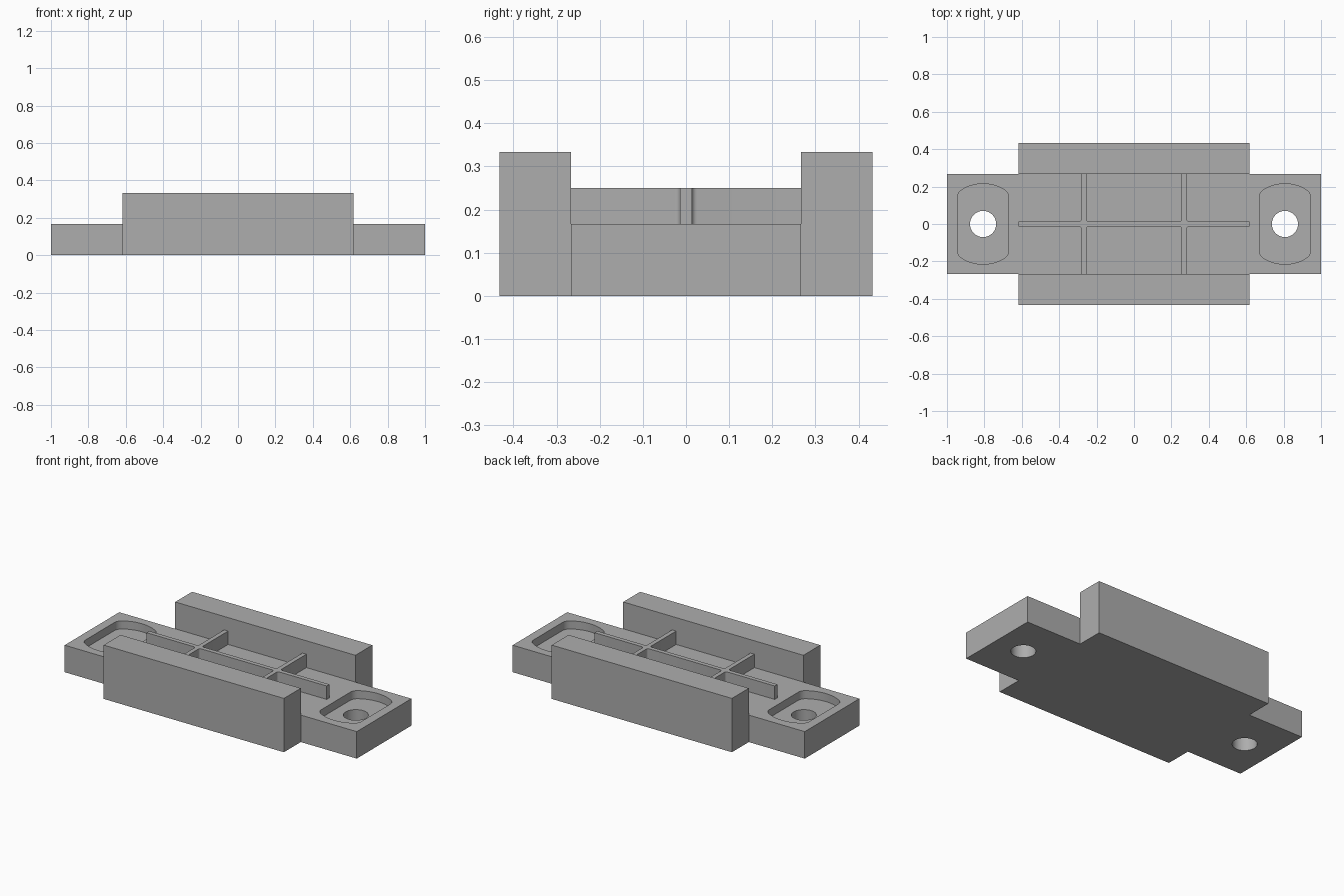
import bpy, bmesh
from math import sin, cos, pi, sqrt, atan2

cube = bpy.data.objects.get("Cube")
if cube:
    bpy.data.objects.remove(cube, do_unlink=True)

grey = bpy.data.materials.new("plain grey")
grey.use_nodes = True
GREY = (0.42, 0.42, 0.42, 1)
grey.diffuse_color = GREY
grey.node_tree.nodes["Principled BSDF"].inputs["Base Color"].default_value = GREY

END, HALF_W, BASE_H = 1.0, 0.267, 0.167
WALL_X, WALL_Y, WALL_H = 0.617, 0.432, 0.333
HOLE_X, HOLE_R, POCKET_D = 0.807, 0.07, 0.05


def prism(name, outline, z0, z1):
    """Extrude a counter-clockwise plan outline from z0 to z1."""
    bm = bmesh.new()
    face = bm.faces.new([bm.verts.new((x, y, z0)) for x, y in outline])
    top = bmesh.ops.extrude_face_region(bm, geom=[face])["geom"]
    bmesh.ops.translate(bm, vec=(0, 0, z1 - z0),
                        verts=[v for v in top if isinstance(v, bmesh.types.BMVert)])
    bmesh.ops.recalc_face_normals(bm, faces=bm.faces)
    mesh = bpy.data.meshes.new(name)
    bm.to_mesh(mesh)
    bm.free()
    mesh.materials.append(grey)
    obj = bpy.data.objects.new(name, mesh)
    bpy.context.collection.objects.link(obj)
    return obj


def rect(x0, x1, y0, y1):
    return [(x0, y0), (x1, y0), (x1, y1), (x0, y1)]


def arc(cx, cy, r, a0, a1, n):
    return [(cx + r * cos(a0 + (a1 - a0) * i / n),
             cy + r * sin(a0 + (a1 - a0) * i / n)) for i in range(n + 1)]


def four_way(quarter):
    """Mirror a first-quadrant chain, ordered from +x to +y, into a loop."""
    half = quarter + [(-x, y) for x, y in reversed(quarter)]
    return half + [(-x, -y) for x, y in half]


def pocket_outline(r=0.215, half=0.137, fillet=0.05):
    """Circle with flat sides and blended corners."""
    cx = half - fillet
    cy = sqrt((r - fillet) ** 2 - cx ** 2)
    a = atan2(cy, cx)
    # stop just short of the axis so mirrored points do not coincide
    return four_way(arc(cx, cy, fillet, 0, a, 8)
                    + arc(0, 0, r, a, pi / 2 - 0.03, 12)[1:])


# Base plate with end pockets and through holes
base = prism("base_plate", rect(-END, END, -HALF_W, HALF_W), 0, BASE_H)
for side, x in (("left", HOLE_X), ("right", -HOLE_X)):
    pocket = [(x + px, py) for px, py in pocket_outline()]
    cutters = (
        prism(side + "_pocket_cutter", pocket, BASE_H - POCKET_D, BASE_H + 0.1),
        prism(side + "_hole_cutter", arc(x, 0, HOLE_R, 0, 2 * pi, 48)[:-1], -0.1, BASE_H + 0.2),
    )
    for cutter in cutters:
        cutter.hide_render = True
        cutter.hide_set(True)
        mod = base.modifiers.new(cutter.name, "BOOLEAN")
        mod.operation = "DIFFERENCE"
        mod.solver = "EXACT"
        mod.object = cutter

# Apply the cuts and drop the cutters
graph = bpy.context.evaluated_depsgraph_get()
base.data = bpy.data.meshes.new_from_object(base.evaluated_get(graph))
for mod in list(base.modifiers):
    cutter = mod.object
    base.modifiers.remove(mod)
    bpy.data.objects.remove(cutter, do_unlink=True)

# Side walls
prism("front_wall", rect(-WALL_X, WALL_X, -WALL_Y, -HALF_W), 0, WALL_H)
prism("back_wall", rect(-WALL_X, WALL_X, HALF_W, WALL_Y), 0, WALL_H)

# Dividing ribs, one lengthwise and two across, with small corner fillets
T, RIB_X, F = 0.0135, 0.268, 0.012
outer, inner = RIB_X + T, RIB_X - T
ribs = prism("divider_ribs", four_way(
    [(WALL_X, T)]
    + arc(outer + F, T + F, F, -pi / 2, -pi, 4)
    + [(outer, HALF_W), (inner, HALF_W)]
    + arc(inner - F, T + F, F, 0, -pi / 2, 4)), BASE_H, 0.25)

# Smooth the curved walls while keeping edges crisp
bpy.ops.object.select_all(action="DESELECT")
for obj in (base, ribs):
    obj.select_set(True)
bpy.context.view_layer.objects.active = base
bpy.ops.object.shade_smooth_by_angle(angle=pi / 6)
